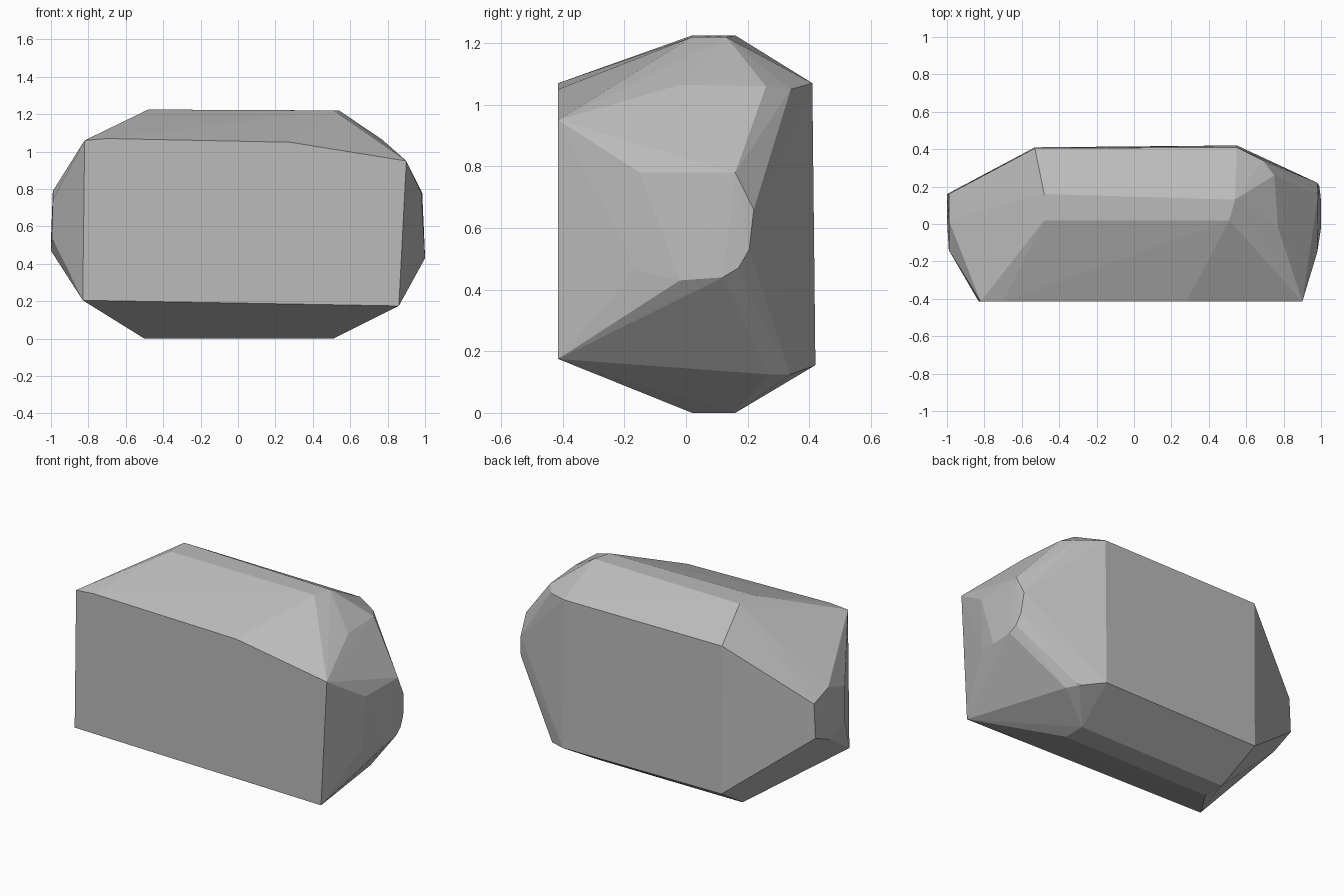
import bpy
import bmesh

# Flat broken front face (x, z)
FRONT_Y = -0.415
front = [(x, FRONT_Y, z) for x, z in (
    (-0.82, 1.06), (-0.70, 1.07), (0.28, 1.05),
    (0.90, 0.95), (0.86, 0.175), (-0.83, 0.205))]

# Narrow top and bottom ridges
top = [(-0.48, 0.02, 1.225), (0.51, 0.02, 1.22),
       (-0.48, 0.16, 1.225), (0.54, 0.13, 1.22)]
bottom = [(x, y, 0.0) for x in (-0.50, 0.51) for y in (0.02, 0.16)]

# Broad back face
back = [(-0.53, 0.405, 1.07), (0.55, 0.41, 1.07),
        (-0.53, 0.41, 0.155), (0.55, 0.42, 0.155)]

# Chipped shoulders between back and right end
shoulders = [(0.69, 0.34, 1.05), (0.75, 0.26, 1.06), (0.77, -0.02, 1.065),
             (0.68, 0.34, 0.125), (0.72, 0.27, 0.125)]

# Rounded right end
right_end = [(0.985, 0.16, 0.78), (0.98, -0.15, 0.78), (0.98, 0.22, 0.66),
             (0.99, 0.205, 0.53), (0.995, 0.17, 0.47), (1.0, 0.12, 0.44),
             (1.0, -0.02, 0.43), (0.965, -0.16, 0.465)]

# Rounded left end
left_end = [(-0.99, 0.02, 0.79), (-0.99, 0.16, 0.74), (-1.0, 0.16, 0.53),
            (-1.0, 0.02, 0.47), (-0.99, -0.14, 0.53), (-0.99, -0.14, 0.74)]

# Wrap the corner points in a faceted shell
bm = bmesh.new()
for point in front + top + bottom + back + shoulders + right_end + left_end:
    bm.verts.new(point)
bmesh.ops.convex_hull(bm, input=bm.verts[:])
bmesh.ops.delete(bm, geom=[v for v in bm.verts if not v.link_faces], context='VERTS')
bmesh.ops.dissolve_limit(bm, angle_limit=0.01, verts=bm.verts[:], edges=bm.edges[:])
bmesh.ops.recalc_face_normals(bm, faces=bm.faces[:])

mesh = bpy.data.meshes.new("boulder")
bm.to_mesh(mesh)
bm.free()

# Stone colour
stone = bpy.data.materials.new("stone grey")
stone.diffuse_color = (0.5, 0.5, 0.5, 1.0)
mesh.materials.append(stone)

boulder = bpy.data.objects.new("boulder", mesh)
bpy.context.collection.objects.link(boulder)
